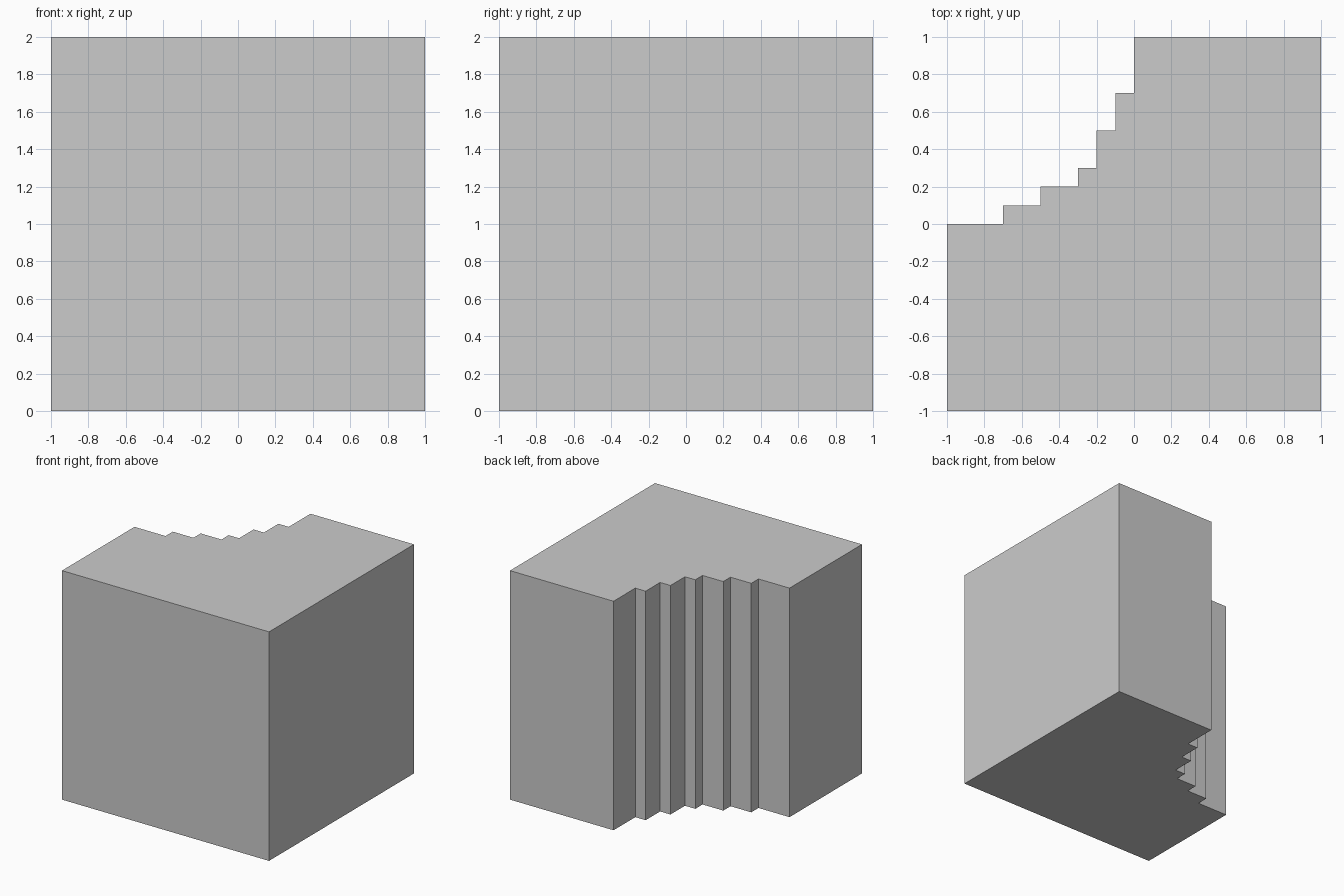
import bpy
import bmesh

if "Cube" in bpy.data.objects:
    bpy.data.objects.remove(bpy.data.objects["Cube"])

# Plan outline: a square block with a stepped notch in the back left corner
square_side = [(-1, -1), (1, -1), (1, 1), (0, 1)]
half_steps = [(0, 0.7), (-0.1, 0.7), (-0.1, 0.5), (-0.2, 0.5), (-0.2, 0.3)]
# The steps are symmetric about the notch diagonal
mirrored_steps = [(-y, -x) for x, y in reversed(half_steps)]
outline = square_side + half_steps + [(-0.3, 0.3)] + mirrored_steps + [(-1, 0)]

# Extrude the outline upwards into the block
HEIGHT = 2.0
bm = bmesh.new()
base = bm.faces.new([bm.verts.new((x, y, 0)) for x, y in outline])
extruded = bmesh.ops.extrude_face_region(bm, geom=[base], use_keep_orig=True)
top_verts = [g for g in extruded["geom"] if isinstance(g, bmesh.types.BMVert)]
bmesh.ops.translate(bm, verts=top_verts, vec=(0, 0, HEIGHT))
bmesh.ops.recalc_face_normals(bm, faces=bm.faces)

mesh = bpy.data.meshes.new("stepped_corner_block")
bm.to_mesh(mesh)
bm.free()
block = bpy.data.objects.new("stepped_corner_block", mesh)
bpy.context.collection.objects.link(block)
